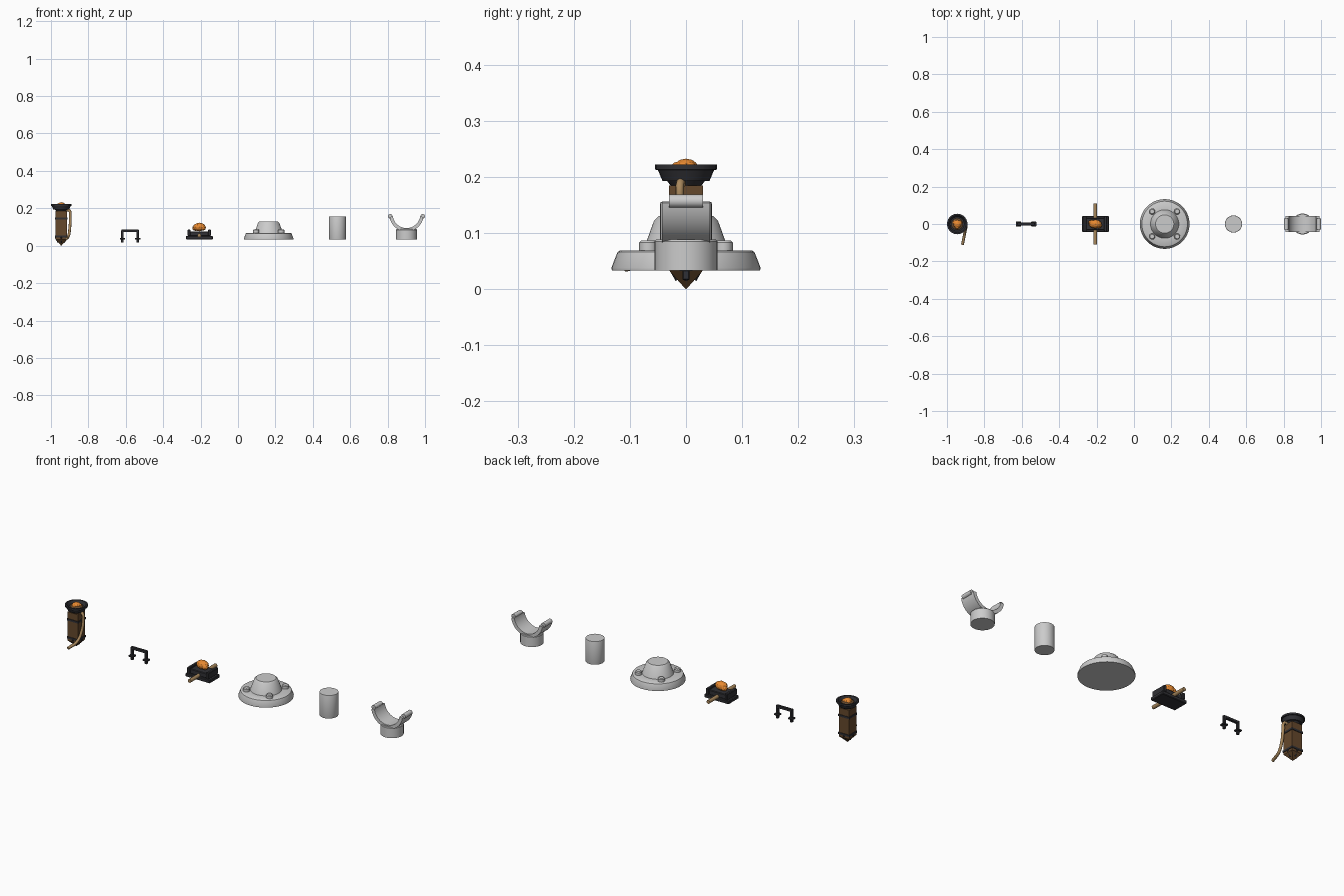
import bpy, bmesh, math
from mathutils import Vector

if "Cube" in bpy.data.objects:
    bpy.data.objects.remove(bpy.data.objects["Cube"])


def material(name, rgb):
    m = bpy.data.materials.new(name)
    m.diffuse_color = (*rgb, 1)
    m.use_nodes = True
    m.node_tree.nodes["Principled BSDF"].inputs["Base Color"].default_value = m.diffuse_color
    return m


IRON = material("dark_iron", (0.03, 0.03, 0.035))
WOOD = material("wood", (0.13, 0.065, 0.025))
ROPE = material("rope", (0.40, 0.25, 0.11))
EMBER = material("ember", (0.80, 0.25, 0.03))


def finish(name, bm, mat=None, smooth=False):
    bmesh.ops.recalc_face_normals(bm, faces=bm.faces)
    me = bpy.data.meshes.new(name)
    bm.to_mesh(me)
    bm.free()
    ob = bpy.data.objects.new(name, me)
    bpy.context.collection.objects.link(ob)
    if mat:
        me.materials.append(mat)
    if smooth:
        bpy.ops.object.select_all(action='DESELECT')
        ob.select_set(True)
        bpy.context.view_layer.objects.active = ob
        bpy.ops.object.shade_smooth_by_angle(angle=math.radians(35))
    return ob


def lathe(name, x, y, profile, mat=None, sides=32, turn=0.0, smooth=True):
    """Revolve (radius, z) points around a vertical axis, capping open ends."""
    bm = bmesh.new()
    rings = []
    for r, z in profile:
        rings.append([bm.verts.new((x + r * math.cos(turn + i * math.tau / sides),
                                    y + r * math.sin(turn + i * math.tau / sides), z))
                      for i in range(sides)])
    for a, b in zip(rings, rings[1:]):
        for i in range(sides):
            j = (i + 1) % sides
            bm.faces.new((a[i], a[j], b[j], b[i]))
    bm.faces.new(rings[0])
    bm.faces.new(rings[-1])
    return finish(name, bm, mat, smooth)


def box(name, centre, size, mat=None, bevel=0.0):
    bm = bmesh.new()
    bmesh.ops.create_cube(bm, size=1)
    bmesh.ops.scale(bm, vec=size, verts=bm.verts)
    bmesh.ops.translate(bm, vec=centre, verts=bm.verts)
    if bevel:
        bmesh.ops.bevel(bm, geom=bm.edges[:], offset=bevel, segments=1, affect='EDGES')
    return finish(name, bm, mat)


def rod(name, a, b, r, mat=None, sides=16):
    a, b = Vector(a), Vector(b)
    bm = bmesh.new()
    bmesh.ops.create_cone(bm, cap_ends=True, segments=sides, radius1=r, radius2=r, depth=(b - a).length)
    rot = (b - a).to_track_quat('Z', 'Y').to_matrix()
    bmesh.ops.rotate(bm, matrix=rot, verts=bm.verts)
    bmesh.ops.translate(bm, vec=(a + b) / 2, verts=bm.verts)
    return finish(name, bm, mat, True)


def lump(name, centre, size, mat):
    bm = bmesh.new()
    bmesh.ops.create_icosphere(bm, subdivisions=2, radius=1)
    bmesh.ops.scale(bm, vec=size, verts=bm.verts)
    bmesh.ops.translate(bm, vec=centre, verts=bm.verts)
    return finish(name, bm, mat)


# Torch: pointed square post, iron bands, bowl and embers
TX, Q, S2 = -0.945, math.pi / 4, math.sqrt(2)
lathe("torch_post", TX, 0, [(0.001, 0.0), (0.03 * S2, 0.033), (0.03 * S2, 0.185)], WOOD, 4, Q, False)
for i, z in enumerate((0.05, 0.145)):
    lathe(f"torch_band_{i}", TX, 0, [(0.033 * S2, z - 0.005), (0.033 * S2, z + 0.005)], IRON, 4, Q, False)
lathe("torch_bowl", TX, 0, [(0.02, 0.175), (0.034, 0.193), (0.042, 0.193), (0.05, 0.212), (0.055, 0.213),
                            (0.055, 0.222), (0.047, 0.222), (0.038, 0.205), (0.01, 0.203)], IRON, 24)
lathe("torch_wick", TX, 0, [(0.032, 0.200), (0.032, 0.214), (0.022, 0.219)], WOOD, 16)
lump("torch_ember", (TX, 0, 0.217), (0.022, 0.022, 0.0155), EMBER)
for i in range(3):
    a = i * math.tau / 3 + 0.5
    lump(f"torch_ember_side_{i}", (TX + 0.015 * math.cos(a), 0.015 * math.sin(a), 0.216),
         (0.012, 0.012, 0.011), EMBER)
for i, a in enumerate((0, math.pi / 2, math.pi, 3 * math.pi / 2)):
    d = Vector((math.cos(a), math.sin(a), 0))
    c = Vector((TX, 0, 0))
    rod(f"tip_strap_{i}", c + d * 0.015 + Vector((0, 0, 0.0165)), c + d * 0.032 + Vector((0, 0, 0.046)),
        0.004, IRON, 6)

# Hanging rope
curve = bpy.data.curves.new("rope", 'CURVE')
curve.dimensions = '3D'
curve.bevel_depth = 0.0075
curve.bevel_resolution = 2
curve.resolution_u = 6
curve.use_fill_caps = True
pts = [(-0.93, -0.005, 0.18), (-0.905, -0.01, 0.19), (-0.897, -0.012, 0.15), (-0.899, -0.022, 0.10),
       (-0.905, -0.05, 0.055), (-0.917, -0.11, 0.038)]
sp = curve.splines.new('BEZIER')
sp.bezier_points.add(len(pts) - 1)
for bp, p in zip(sp.bezier_points, pts):
    bp.co = p
    bp.handle_left_type = bp.handle_right_type = 'AUTO'
curve.materials.append(ROPE)
bpy.context.collection.objects.link(bpy.data.objects.new("torch_rope", curve))

# Wall staple: crossbar, two legs with square washers
BX = -0.577
box("staple_bar", (BX, 0, 0.079), (0.094, 0.014, 0.014), IRON, 0.002)
for s, side in ((-1, "left"), (1, "right")):
    x = BX + s * 0.041
    box(f"staple_leg_{side}", (x, 0, 0.05), (0.013, 0.013, 0.068), IRON, 0.002)
    box(f"staple_washer_{side}", (x, 0, 0.037), (0.028, 0.026, 0.009), IRON, 0.002)

# Ember tray with stick through it
PX = -0.207
box("tray_plate", (PX, 0, 0.043), (0.144, 0.084, 0.018), IRON, 0.003)
box("tray_block", (PX, 0, 0.064), (0.10, 0.066, 0.026), IRON, 0.003)
for s, side in ((-1, "left"), (1, "right")):
    box(f"tray_rail_{side}", (PX + s * 0.055, 0, 0.069), (0.016, 0.084, 0.034), IRON, 0.003)
rod("tray_stick", (PX, -0.11, 0.055), (PX, 0.11, 0.055), 0.0095, ROPE)
lump("tray_ember", (PX, 0, 0.1), (0.034, 0.024, 0.023), EMBER)
lump("tray_ember_left", (PX - 0.02, 0.006, 0.094), (0.018, 0.016, 0.015), EMBER)
lump("tray_ember_right", (PX + 0.018, -0.006, 0.096), (0.018, 0.017, 0.016), EMBER)

# Flanged pedestal with four bolts
FX = 0.164
lathe("flange", FX, 0, [(0.132, 0.033), (0.133, 0.038), (0.122, 0.066), (0.117, 0.069), (0.076, 0.069),
                        (0.057, 0.122), (0.049, 0.13)], None, 48)
for i in range(4):
    sx, sy = (-1, 1)[i % 2], (-1, 1)[i // 2]
    lathe(f"flange_bolt_{i}", FX + sx * 0.067, sy * 0.067, [(0.0165, 0.066), (0.0165, 0.083), (0.012, 0.087)],
          None, 12)

# Plain column
lathe("column", 0.532, 0, [(0.045, 0.033), (0.046, 0.036), (0.046, 0.152), (0.045, 0.155)], None, 32)

# Cradle: socket, curved saddle and rolled ends
CX, CZ = 0.901, 0.168
lathe("cradle_socket", CX, 0, [(0.056, 0.033), (0.056, 0.085), (0.053, 0.088)], None, 32)
bm = bmesh.new()
n, prev = 28, None
for i in range(n + 1):
    a = math.radians(189 + 162 * i / n)
    ring = [bm.verts.new((CX + r * math.cos(a), y, CZ + r * math.sin(a)))
            for r, y in ((0.074, -0.043), (0.092, -0.043), (0.092, 0.043), (0.074, 0.043))]
    if prev:
        for k in range(4):
            m = (k + 1) % 4
            bm.faces.new((prev[k], prev[m], ring[m], ring[k]))
    if i in (0, n):
        bm.faces.new(ring)
    prev = ring
finish("cradle_saddle", bm, None, True)
for s, side in ((-1, "left"), (1, "right")):
    x = CX + s * 0.087
    rod(f"cradle_lip_{side}", (x, -0.03, 0.157), (x, 0.03, 0.157), 0.012)
